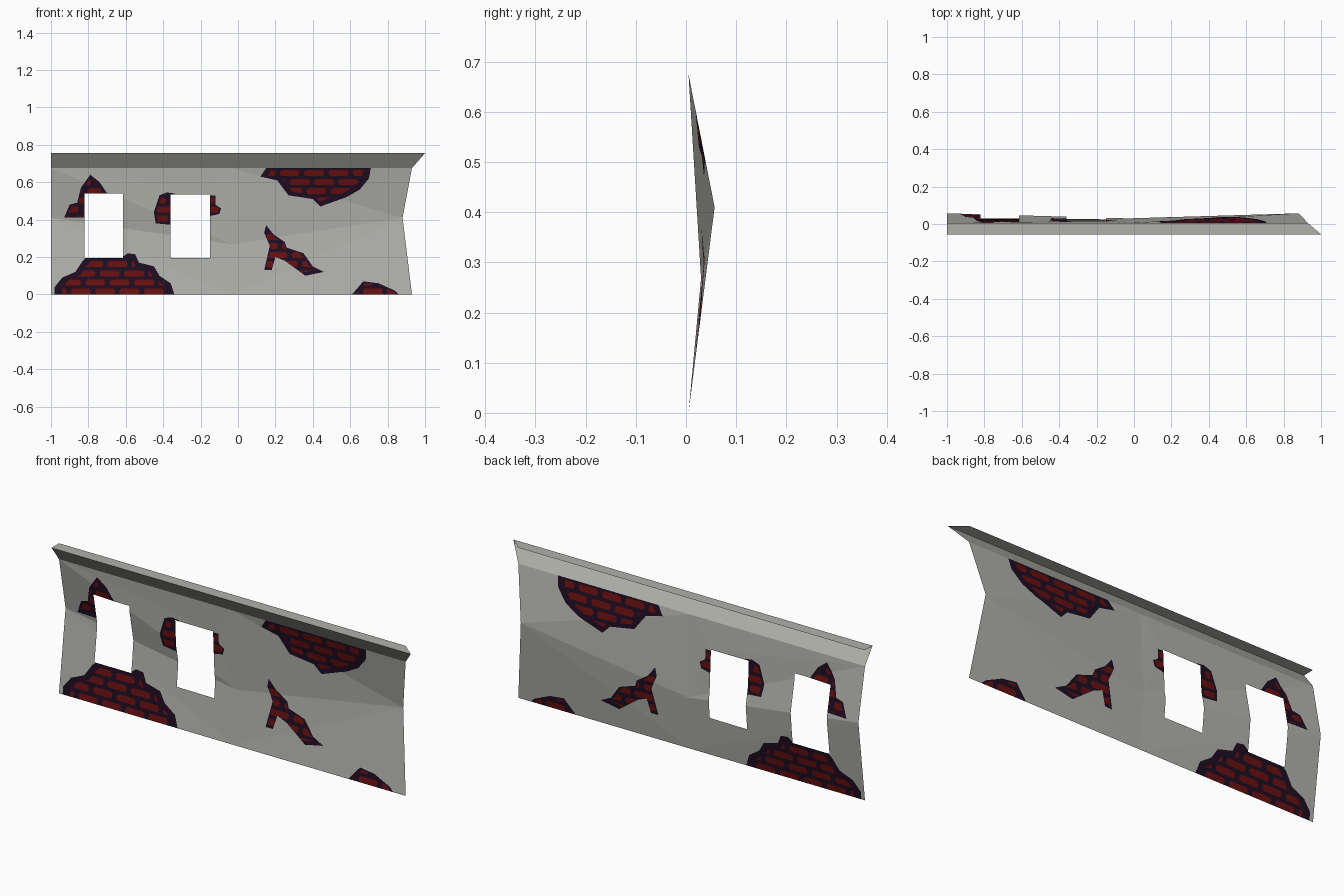
import bpy, bmesh
from mathutils import Vector
from mathutils.geometry import delaunay_2d_cdt

if "Cube" in bpy.data.objects:
    bpy.data.objects.remove(bpy.data.objects["Cube"])


def material(name, rgb):
    m = bpy.data.materials.new(name)
    m.diffuse_color = (*rgb, 1)
    m.use_nodes = True
    m.node_tree.nodes["Principled BSDF"].inputs["Base Color"].default_value = m.diffuse_color
    return m


PLASTER = material("grey_plaster", (0.44, 0.44, 0.41))
MORTAR = material("dark_mortar", (0.013, 0.004, 0.016))
BRICK = material("red_brick", (0.14, 0.005, 0.005))

# Folded wall sheet: corner points of its large flat facets
P = dict(A=(-1, .005, 0), B=(-.03, .005, 0), C=(.93, .005, 0),
         D=(-1, .057, .41), E=(-.03, .03, .268), F=(.88, .057, .41),
         G=(-1, .005, .675), H=(-.03, .005, .675), I=(.93, .005, .675),
         W=(-.15, .016, .535))
FACETS = ["ABD", "BED", "BCF", "BFE", "EFH", "FIH", "GWH", "HWE", "GEW", "GDE"]
OUTLINE = [(P[k][0], P[k][2]) for k in "ABCFIHGD"]


def bary(p, tri):
    (x1, _, z1), (x2, _, z2), (x3, _, z3) = (P[k] for k in tri)
    d = (z2 - z3) * (x1 - x3) + (x3 - x2) * (z1 - z3)
    a = ((z2 - z3) * (p[0] - x3) + (x3 - x2) * (p[1] - z3)) / d
    b = ((z3 - z1) * (p[0] - x3) + (x1 - x3) * (p[1] - z3)) / d
    return a, b, 1 - a - b


def depth(p):
    """y of the folded sheet at (x, z)"""
    tri = max(FACETS, key=lambda t: min(bary(p, t)))
    return sum(w * P[k][1] for w, k in zip(bary(p, tri), tri))


def inside(p, poly):
    hit = False
    for (x1, z1), (x2, z2) in zip(poly, poly[1:] + poly[:1]):
        if (z1 > p[1]) != (z2 > p[1]) and p[0] < (x2 - x1) * (p[1] - z1) / (z2 - z1) + x1:
            hit = not hit
    return hit


WINDOWS = [[(-.82, .195), (-.615, .195), (-.615, .54), (-.82, .54)],
           [(-.36, .195), (-.15, .195), (-.15, .535), (-.36, .535)]]

# Bare patches where the plaster has fallen: (centre the bricks shrink to, outline)
top_patch = [(.12, .63), (.15, .675), (.71, .675), (.70, .62), (.65, .56), (.58, .52),
             (.44, .47), (.40, .51), (.27, .53), (.21, .61)]
bottom_patch = [(-.98, 0), (-.98, .04), (-.94, .09), (-.87, .12), (-.83, .18), (-.8, .205),
                (-.61, .205), (-.59, .22), (-.55, .215), (-.53, .17), (-.45, .15),
                (-.42, .1), (-.36, .06), (-.34, 0)]
left_window_patch = [(-.93, .41), (-.9, .48), (-.86, .49), (-.84, .57), (-.79, .64),
                     (-.74, .6), (-.7, .54), (-.8, .5), (-.8, .41)]
middle_patch = [(-.44, .38), (-.45, .44), (-.42, .53), (-.38, .545), (-.34, .54), (-.34, .37)]
side_patch = [(-.17, .53), (-.12, .53), (-.12, .48), (-.09, .46), (-.1, .43), (-.17, .415)]
star_patch = [(.15, .37), (.19, .32), (.25, .28), (.26, .25), (.35, .22), (.4, .15),
              (.46, .12), (.36, .1), (.25, .18), (.2, .2), (.18, .13), (.14, .13),
              (.17, .26), (.14, .33)]
corner_patch = [(.61, 0), (.67, .07), (.75, .06), (.84, .02), (.86, 0)]
PATCHES = [((.42, .675), top_patch), ((-.66, 0), bottom_patch), ((-.80, .47), left_window_patch),
           ((-.34, .45), middle_patch), ((-.17, .47), side_patch),
           ((.22, .22), star_patch), ((.74, 0), corner_patch)]


def shrink(poly, c, f=.87):
    return [(c[0] + (x - c[0]) * f, c[1] + (z - c[1]) * f) for x, z in poly]


INNER = [shrink(poly, c) for c, poly in PATCHES]

# Running-bond bricks with clipped corners, kept where they touch a patch
BRICKS = []
for row in range(14):
    for col in range(16):
        x = -.97 + col * .13 + (row % 2) * .065 + (row * 7 % 3) * .012
        z = .015 + row * .0488
        w, h, c = .053, .016, .009
        b = [(x - w, z - h + c), (x - w + c, z - h), (x + w - c, z - h), (x + w, z - h + c),
             (x + w, z + h - c), (x + w - c, z + h), (x - w + c, z + h), (x - w, z + h - c)]
        if any(inside(q, poly) for q in b + [(x, z)] for poly in INNER):
            BRICKS.append(b)

# Wall: cut the sheet along folds, windows, patches and bricks
verts, edges = [], []


def add_loop(poly):
    n = len(verts)
    verts.extend(Vector(p) for p in poly)
    edges.extend((n + i, n + (i + 1) % len(poly)) for i in range(len(poly)))


for facet in FACETS:
    add_loop([(P[k][0], P[k][2]) for k in facet])
for loop in WINDOWS + [poly for _, poly in PATCHES] + INNER + BRICKS:
    add_loop(loop)
cut = delaunay_2d_cdt(verts, edges, [], 0, 1e-5)
points, faces = cut[0], cut[2]

bm = bmesh.new()
bv = [bm.verts.new((p.x, depth(p), p.y)) for p in points]
for f in faces:
    c = sum((points[i] for i in f), Vector((0, 0))) / len(f)
    if not inside(c, OUTLINE) or any(inside(c, w) for w in WINDOWS):
        continue
    face = bm.faces.new([bv[i] for i in f])
    if any(inside(c, poly) for _, poly in PATCHES):
        red = any(inside(c, q) for q in INNER) and any(inside(c, b) for b in BRICKS)
        face.material_index = 2 if red else 1
bmesh.ops.delete(bm, geom=[v for v in bm.verts if not v.link_faces], context='VERTS')
mesh = bpy.data.meshes.new("wall")
bm.to_mesh(mesh)
bm.free()
for m in (PLASTER, MORTAR, BRICK):
    mesh.materials.append(m)
bpy.context.collection.objects.link(bpy.data.objects.new("wall", mesh))

# Cornice: sloping underside and flat top, open at the back, mitred on the right
section = [(.93, .005, .675), (1, -.055, .755), (.93, .005, .755)]
co = [(-1, y, z) for _, y, z in section] + section
mesh = bpy.data.meshes.new("cornice")
mesh.from_pydata(co, [], [(0, 3, 4, 1), (1, 4, 5, 2)])
mesh.materials.append(PLASTER)
bpy.context.collection.objects.link(bpy.data.objects.new("cornice", mesh))
